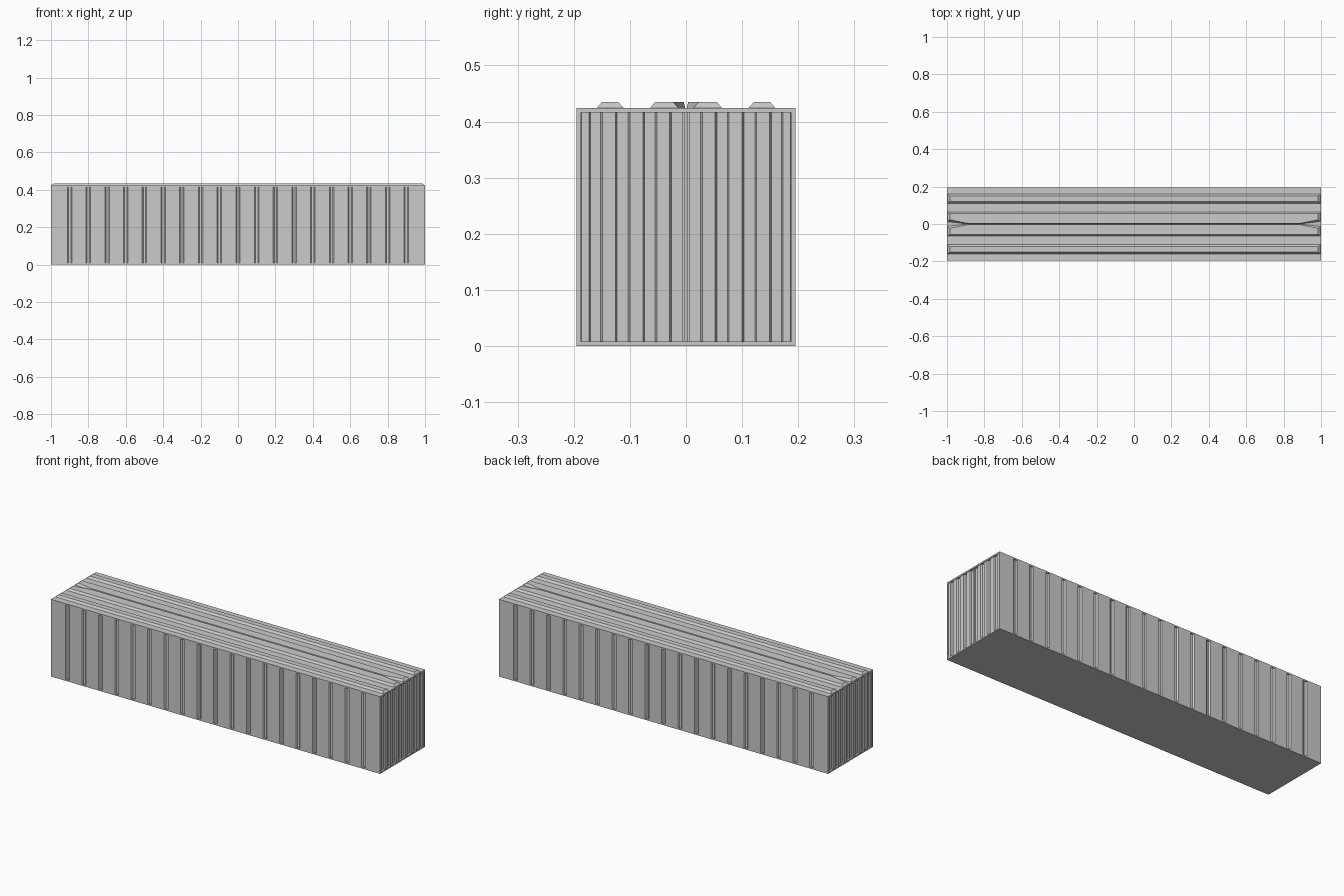
import bpy

if "Cube" in bpy.data.objects:
    bpy.data.objects.remove(bpy.data.objects["Cube"])

L, W, H = 1.0, 0.195, 0.424   # half length, half width, wall height


def loft(name, base, top):
    """Closed solid between two outlines with the same number of points."""
    n = len(base)
    faces = [tuple(reversed(range(n))), tuple(range(n, 2 * n))]
    faces += [(i, (i + 1) % n, n + (i + 1) % n, n + i) for i in range(n)]
    mesh = bpy.data.meshes.new(name)
    mesh.from_pydata(base + top, [], faces)
    mesh.update()
    obj = bpy.data.objects.new(name, mesh)
    bpy.context.collection.objects.link(obj)
    return obj


def prism(name, outline, z0, z1):
    return loft(name, [(x, y, z0) for x, y in outline], [(x, y, z1) for x, y in outline])


def box(name, x0, x1, y0, y1, z0, z1):
    return prism(name, [(x0, y0), (x1, y0), (x1, y1), (x0, y1)], z0, z1)


def mirror(obj, x=False, y=False):
    mod = obj.modifiers.new("mirror", 'MIRROR')
    mod.use_axis = (x, y, False)
    mod.use_clip = False
    mod.use_mirror_merge = False


# Corrugated long walls: narrow vertical grooves every 0.1
groove = 0.006
side = [(-L + 0.02, -W)]
for i in range(-9, 10):
    c = i * 0.1
    side += [(c - 0.012, -W), (c - 0.006, -W + groove), (c + 0.006, -W + groove), (c + 0.012, -W)]
side += [(L - 0.02, -W)]
back = [(-x, -y) for x, y in side]
prism("corrugated_walls", side + back, 0.002, H - 0.002)

# Floor and roof plates
box("floor_plate", -L, L, -W, W, 0, 0.008)
box("roof_plate", -L, L, -W, W, H - 0.008, H)

# Corner posts framing both ends
post = box("corner_post", L - 0.025, L, W - 0.008, W, 0, H)
mirror(post, x=True, y=True)

# Corrugated end doors: two leaves at each end, alternately raised and recessed
raised, recessed = L - 0.003, L - 0.011
door = [(L - 0.025, 0.005), (recessed, 0.005)]
for a, b in [(0.028, 0.053), (0.076, 0.101), (0.125, 0.150), (0.172, 0.187)]:
    door += [(recessed, a - 0.002), (raised, a + 0.001), (raised, b - 0.001)]
    if b < 0.18:
        door += [(recessed, b + 0.002)]
door += [(L - 0.025, 0.187)]
leaf = prism("door_leaf", door, 0.008, H - 0.008)
mirror(leaf, x=True, y=True)
seam = box("door_seam_strip", L - 0.025, L - 0.005, -0.003, 0.003, 0.008, H - 0.008)
mirror(seam, x=True)

# Roof ribs: tapered bars, the inner pair pinching apart at the ends
TOP = 0.435


def roof_rib(name, base, top):
    rib = loft(name, [(x, y, H - 0.001) for x, y in base], [(x, y, TOP) for x, y in top])
    mirror(rib, y=True)


def rect(hx, y0, y1):
    return [(-hx, y0), (hx, y0), (hx, y1), (-hx, y1)]


def pinched(hx, bend, y_end, y_mid, y_out):
    return [(-hx, y_end), (-bend, y_mid), (bend, y_mid), (hx, y_end), (hx, y_out), (-hx, y_out)]


roof_rib("outer_roof_rib", rect(0.998, 0.110, 0.160), rect(0.985, 0.121, 0.150))
roof_rib("inner_roof_rib", pinched(0.998, 0.90, 0.012, 0.001, 0.065),
         pinched(0.985, 0.89, 0.023, 0.004, 0.055))
